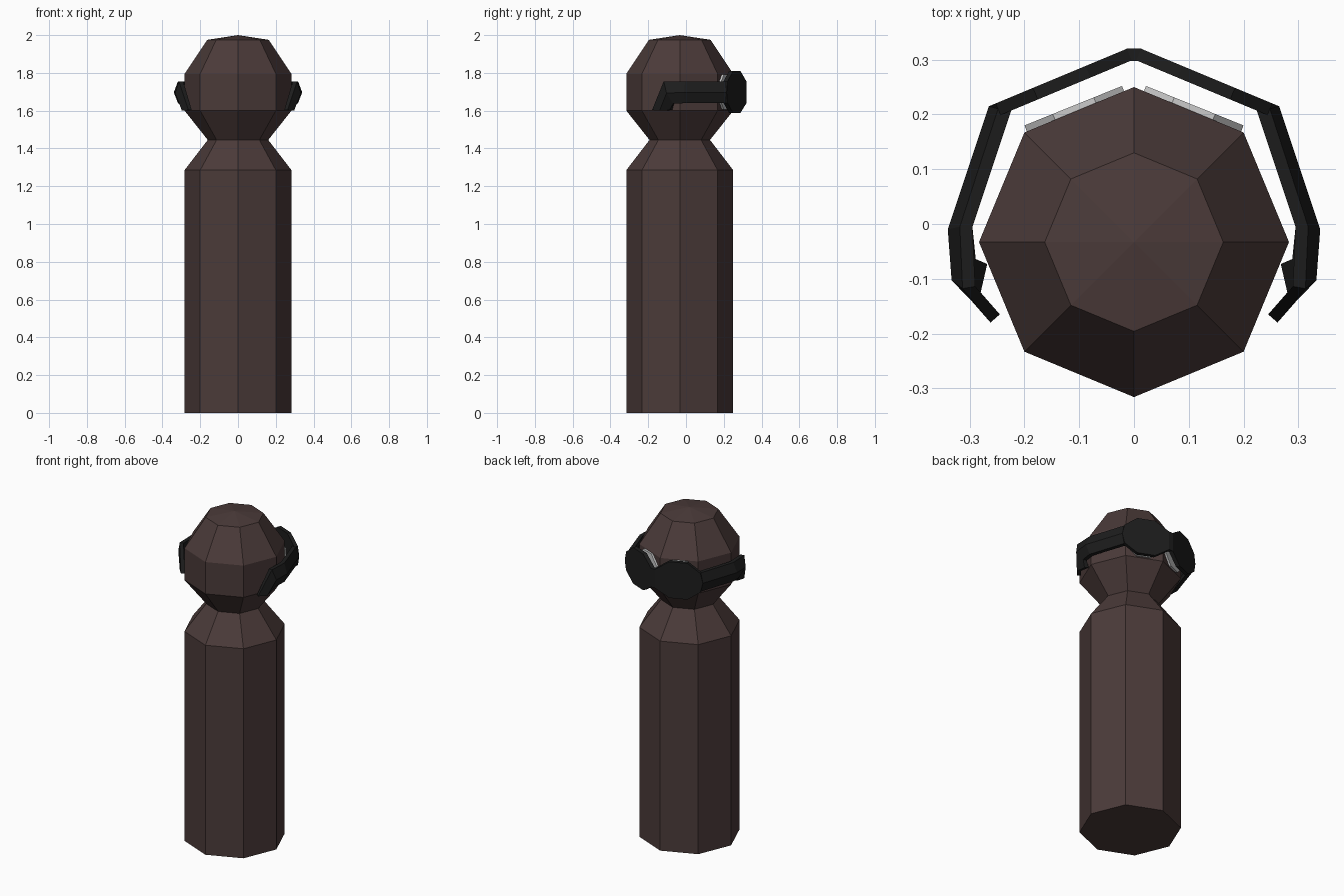
import bpy, bmesh, math
from mathutils import Vector

if "Cube" in bpy.data.objects:
    bpy.data.objects.remove(bpy.data.objects["Cube"])


def material(name, rgb):
    m = bpy.data.materials.new(name)
    m.diffuse_color = (*rgb, 1)
    m.use_nodes = True
    m.node_tree.nodes["Principled BSDF"].inputs["Base Color"].default_value = m.diffuse_color
    return m


SKIN = material("dark_brown", (0.07, 0.043, 0.041))
BLACK = material("black", (0.012, 0.012, 0.012))
WHITE = material("white", (0.65, 0.65, 0.65))


def finish(name, bm, mat, mirror=False):
    bmesh.ops.recalc_face_normals(bm, faces=bm.faces)
    me = bpy.data.meshes.new(name)
    bm.to_mesh(me)
    bm.free()
    me.materials.append(mat)
    ob = bpy.data.objects.new(name, me)
    bpy.context.collection.objects.link(ob)
    if mirror:
        ob.modifiers.new("mirror", 'MIRROR').use_axis[0] = True
    return ob


def loft(bm, rings):
    """Bridge closed rings of points, cap both ends."""
    rows = [[bm.verts.new(p) for p in r] for r in rings]
    n = len(rows[0])
    for a, b in zip(rows, rows[1:]):
        for i in range(n):
            j = (i + 1) % n
            bm.faces.new((a[i], a[j], b[j], b[i]))
    bm.faces.new(rows[0])
    return rows


def plate(name, start, end, outline, thickness, mat):
    """Upright plate; outline is (fraction along start-end, z)."""
    s, e = Vector((*start, 0)), Vector((*end, 0))
    d = (e - s).normalized()
    inward = Vector((d.y, -d.x, 0)) * thickness
    front = [s.lerp(e, t) + Vector((0, 0, z)) for t, z in outline]
    bm = bmesh.new()
    rows = loft(bm, [front, [p + inward for p in front]])
    bm.faces.new(rows[-1])
    return finish(name, bm, mat, mirror=True)


# Body and head: eight-sided lathe with a shallow pointed crown
CY = -0.033
profile = [(0.283, 0), (0.283, 1.285), (0.16, 1.445), (0.283, 1.6),
           (0.283, 1.795), (0.163, 1.975)]
bm = bmesh.new()
rows = loft(bm, [[(r * math.cos(k * math.pi / 4), CY + r * math.sin(k * math.pi / 4), z)
                  for k in range(8)] for r, z in profile])
tip = bm.verts.new((0, CY, 2.0))
for k in range(8):
    bm.faces.new((rows[-1][k], rows[-1][(k + 1) % 8], tip))
finish("body", bm, SKIN)

# Eyes: thin octagons on the two face panels
eye = [(0, 1.66), (0, 1.737), (0.29, 1.792), (0.71, 1.792),
       (1, 1.737), (1, 1.66), (0.71, 1.606), (0.29, 1.606)]
eyes = plate("eyes", (0.022, 0.252), (0.2, 0.18), eye, 0.014, WHITE)

# Lenses: angled octagonal plates
lens = [(0, 1.64), (0, 1.755), (0.3, 1.81), (0.68, 1.81), (0.95, 1.755),
        (1, 1.697), (0.95, 1.64), (0.68, 1.588), (0.3, 1.588)]
plate("lenses", (0.013, 0.32), (0.265, 0.215), lens, 0.023, BLACK)

# Bridge between the lenses
bm = bmesh.new()
rows = loft(bm, [[(x, y, z) for x, y in ((-0.014, 0.32), (0.014, 0.32), (0.008, 0.298), (-0.008, 0.298))]
                 for z in (1.64, 1.755)])
bm.faces.new(rows[-1])
finish("bridge", bm, BLACK)

# Temples: chevron section (upper, ridge, lower) swept back, hooked down at the ear
sections = [
    [(0.245, 0.22, 1.755), (0.265, 0.215, 1.697), (0.245, 0.22, 1.64)],
    [(0.318, -0.005, 1.755), (0.34, -0.01, 1.697), (0.318, -0.005, 1.64)],
    [(0.313, -0.118, 1.755), (0.333, -0.103, 1.693), (0.312, -0.068, 1.637)],
    [(0.262, -0.18, 1.603), (0.297, -0.14, 1.6), (0.285, -0.088, 1.603)],
]
insets = [(-0.021, -0.012, 0), (-0.023, 0, 0), (-0.023, 0.004, 0), (-0.017, 0.015, 0)]
bm = bmesh.new()
rings = []
for sec, off in zip(sections, insets):
    outer = [Vector(p) for p in sec]
    rings.append(outer + [p + Vector(off) for p in reversed(outer)])
rows = loft(bm, rings)
bm.faces.new(rows[-1])
finish("temples", bm, BLACK, mirror=True)
